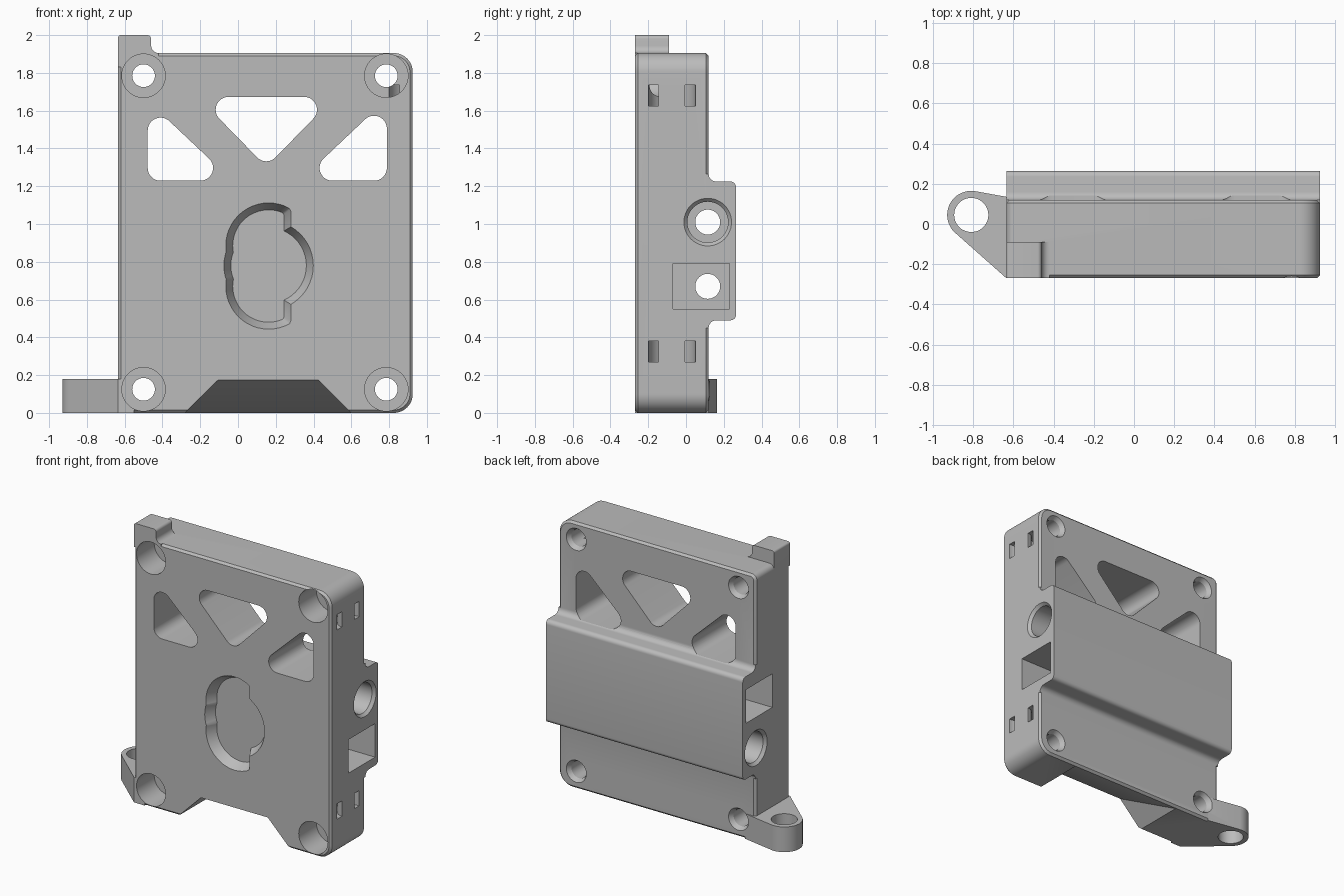
import bpy, bmesh, math

if "Cube" in bpy.data.objects:
    bpy.data.objects.remove(bpy.data.objects["Cube"], do_unlink=True)

grey = bpy.data.materials.new("plain grey")
grey.use_nodes = True
GREY = (0.5, 0.5, 0.5, 1)
grey.diffuse_color = GREY
grey.node_tree.nodes["Principled BSDF"].inputs["Base Color"].default_value = GREY


def place(axis, u, v, d):
    return {"x": (d, u, v), "y": (u, d, v), "z": (u, v, d)}[axis]


def arc(cu, cv, r, start=0, end=360, n=48):
    span = n if end - start == 360 else n - 1
    angles = [math.radians(start + (end - start) * i / span) for i in range(n)]
    return [(cu + r * math.cos(a), cv + r * math.sin(a)) for a in angles]


def finish(name, bm):
    bmesh.ops.recalc_face_normals(bm, faces=bm.faces)
    mesh = bpy.data.meshes.new(name)
    bm.to_mesh(mesh)
    bm.free()
    ob = bpy.data.objects.new(name, mesh)
    bpy.context.collection.objects.link(ob)
    mesh.materials.append(grey)
    return ob


def hull(name, axis, *layers):
    """Convex solid through (outline, depth) layers."""
    bm = bmesh.new()
    for outline, d in layers:
        for u, v in outline:
            bm.verts.new(place(axis, u, v, d))
    bmesh.ops.remove_doubles(bm, verts=bm.verts, dist=1e-5)
    bmesh.ops.convex_hull(bm, input=bm.verts)
    bmesh.ops.delete(bm, geom=[v for v in bm.verts if not v.link_faces], context="VERTS")
    bmesh.ops.dissolve_limit(bm, angle_limit=0.001, verts=bm.verts, edges=bm.edges)
    return finish(name, bm)


def prism(name, axis, outline, lo, hi):
    """Straight extrusion of any outline."""
    bm = bmesh.new()
    face = bm.faces.new([bm.verts.new(place(axis, u, v, lo)) for u, v in outline])
    new = bmesh.ops.extrude_face_region(bm, geom=[face])["geom"]
    shift = place(axis, 0, 0, hi - lo)
    bmesh.ops.translate(bm, vec=shift, verts=[g for g in new if isinstance(g, bmesh.types.BMVert)])
    return finish(name, bm)


def combine(tool, operation):
    mod = body.modifiers.new(tool.name, "BOOLEAN")
    mod.operation, mod.solver, mod.object = operation, "EXACT", tool
    bpy.context.view_layer.objects.active = body
    bpy.ops.object.modifier_apply(modifier=mod.name)
    bpy.data.objects.remove(tool, do_unlink=True)


def cut(tool):
    combine(tool, "DIFFERENCE")


def cylinder(name, axis, u, v, r, lo, hi, r2=None):
    return hull(name, axis, (arc(u, v, r), lo), (arc(u, v, r2 or r), hi))


LEFT, RIGHT, TOP, FRONT, BACK = -0.635, 0.925, 1.905, -0.27, 0.12


# Main plate with softened edges
def plate(inset):
    pts = []
    for x, sx, r in ((LEFT, 1, 0.04), (RIGHT, -1, 0.1)):
        for z, sz in ((0, 1), (TOP, -1)):
            pts += arc(x + sx * r, z + sz * r, r - inset)
    return pts


soft = 0.015
body = hull("housing", "y", (plate(soft), FRONT), (plate(0), FRONT + soft),
            (plate(0), BACK - soft), (plate(soft), BACK))

# Rear band with rounded and filleted edges
band = [(0.05, 0.45)] + arc(0.16, 0.45, 0.04, 180, 90, 8) + arc(0.235, 0.52, 0.03, -90, 0, 8)
band += arc(0.235, 1.195, 0.03, 0, 90, 8) + arc(0.16, 1.265, 0.04, 270, 180, 8) + [(0.05, 1.265)]
combine(prism("rear_band", "x", band, LEFT, RIGHT), "UNION")

# Corner tab on top
tab = [(LEFT, 1.83), (-0.42, 1.83)] + arc(-0.42, 1.945, 0.04, 270, 180, 8)
tab += arc(-0.48, 1.98, 0.02, 0, 90, 6) + arc(-0.62, 1.985, 0.015, 90, 180, 6)
combine(prism("top_tab", "y", tab, FRONT, -0.09), "UNION")

# Mounting lug at the foot
lug = arc(-0.81, 0.045, 0.12) + [(LEFT, FRONT), (-0.55, FRONT), (LEFT, 0.13), (-0.55, BACK)]
combine(hull("mounting_lug", "z", (lug, 0), (lug, 0.18)), "UNION")
cut(cylinder("lug_hole", "z", -0.81, 0.045, 0.085, -0.1, 0.3))

# Counterbored corner screws
for x in (-0.5, 0.785):
    for z in (0.125, 1.785):
        cut(cylinder("counterbore", "y", x, z, 0.115, -0.3, -0.07))
        cut(cylinder("screw_hole", "y", x, z, 0.06, -0.2, 0.2))
        cut(cylinder("rear_countersink", "y", x, z, 0.06, 0.09, 0.125, 0.082))

# Rounded triangular windows
windows = [
    [(-0.05, 1.605), (0.35, 1.605), (0.15, 1.4)],
    [(-0.41, 1.495), (-0.41, 1.297), (-0.2, 1.297)],
    [(0.72, 1.505), (0.72, 1.297), (0.5, 1.297)],
]
for corners in windows:
    outline = [p for c in corners for p in arc(*c, 0.068)]
    cut(hull("window", "y", (outline, -0.4), (outline, 0.4)))


# Lobed front recess with sloping walls
def lobe(z, r, limit):
    return [(min(x, limit), y) for x, y in arc(0.162, z, r)]


for z, r, limit in ((0.885, 0.227, 0.28), (0.67, 0.227, 0.28), (0.78, 0.237, 1)):
    cut(hull("recess", "y", (lobe(z, r + 0.005, limit + 0.005), FRONT - 0.01),
             (lobe(z, r - 0.037, limit - 0.037), FRONT + 0.07)))

# Sloped relief under the front edge
relief = [(-0.28, 0), (-0.1, 0.18), (0.42, 0.18), (0.6, 0), (0.6, -0.05), (-0.28, -0.05)]
cut(hull("foot_relief", "y", (relief, FRONT - 0.01), ([(-0.28, 0), (0.6, 0)], 0.1)))

# Cross bolts: round head pocket on one side, square nut pocket on the other
for z, side in ((1.01, 1), (0.67, -1)):
    head, nut = (RIGHT, LEFT) if side > 0 else (LEFT, RIGHT)
    cut(cylinder("bolt_bore", "x", 0.115, z, 0.066, -1, 1))
    cut(cylinder("head_pocket", "x", 0.115, z, 0.108, head - side * 0.3, head + side * 0.1))
    cut(cylinder("head_chamfer", "x", 0.115, z, 0.108, head - side * 0.02, head + side * 0.002, 0.128))
    square = [(-0.07, z - 0.12), (0.23, z - 0.12), (0.23, z + 0.12), (-0.07, z + 0.12)]
    cut(prism("nut_pocket", "x", square, nut - side * 0.1, nut + side * 0.3))

# Curved cable tie channels
loop = arc(RIGHT, -0.075, 0.125, 90, 270, 24) + arc(RIGHT, -0.075, 0.07, 270, 90, 24)
loop = [(x + 0.05, y) if abs(x - RIGHT) < 1e-6 else (x, y) for x, y in loop]
for z in (0.27, 1.625):
    cut(prism("tie_channel", "z", loop, z, z + 0.11))

bpy.ops.object.select_all(action="DESELECT")
body.select_set(True)
bpy.context.view_layer.objects.active = body
bpy.ops.object.shade_smooth_by_angle(angle=math.radians(32))
